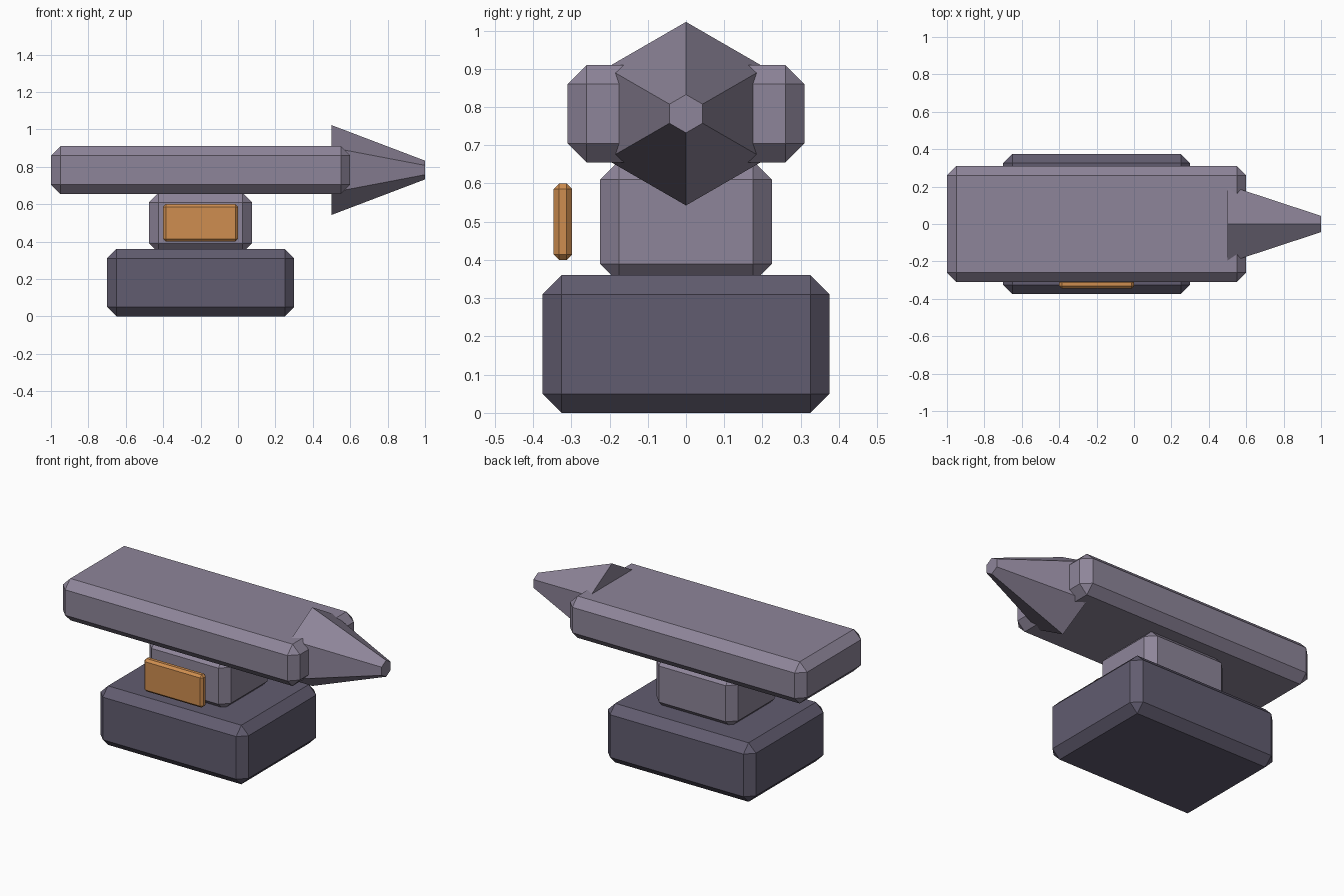
import bpy
import bmesh
from math import pi
from mathutils import Matrix, Vector

default = bpy.data.objects.get("Cube")
if default:
    bpy.data.objects.remove(default, do_unlink=True)


def make_material(name, rgb):
    mat = bpy.data.materials.new(name)
    mat.use_nodes = True
    mat.diffuse_color = (*rgb, 1)
    mat.node_tree.nodes["Principled BSDF"].inputs["Base Color"].default_value = (*rgb, 1)
    return mat


steel = make_material("steel grey", (0.27, 0.235, 0.32))
dark_iron = make_material("dark iron", (0.12, 0.107, 0.16))
copper = make_material("copper orange", (0.62, 0.27, 0.08))


def add_object(name, bm, mat):
    mesh = bpy.data.meshes.new(name)
    bm.to_mesh(mesh)
    bm.free()
    mesh.materials.append(mat)
    obj = bpy.data.objects.new(name, mesh)
    bpy.context.collection.objects.link(obj)
    return obj


def chamfered_box(name, low, high, chamfer, mat):
    """Box between two corners with flat single-segment chamfers."""
    low, high = Vector(low), Vector(high)
    bm = bmesh.new()
    bmesh.ops.create_cube(bm, size=1)
    bmesh.ops.scale(bm, vec=high - low, verts=bm.verts)
    bmesh.ops.translate(bm, vec=(low + high) / 2, verts=bm.verts)
    bmesh.ops.bevel(bm, geom=bm.edges[:], offset=chamfer, segments=1,
                    affect='EDGES', profile=0.5)
    return add_object(name, bm, mat)


# Stacked body: foot, waist and long top block
chamfered_box("base", (-0.7, -0.375, 0), (0.3, 0.375, 0.36), 0.05, dark_iron)
chamfered_box("waist", (-0.475, -0.225, 0.34), (0.075, 0.225, 0.66), 0.05, steel)
chamfered_box("top_block", (-1, -0.31, 0.655), (0.6, 0.31, 0.91), 0.05, steel)

# Plate floating in front of the waist
chamfered_box("front_plate", (-0.4, -0.346, 0.4), (0, -0.298, 0.6), 0.014, copper)

# Six-sided tapered horn pointing along +x
bm = bmesh.new()
bmesh.ops.create_cone(bm, cap_ends=True, segments=6, radius1=0.24, radius2=0.05, depth=0.5)
bmesh.ops.rotate(bm, verts=bm.verts, matrix=Matrix.Rotation(pi / 2, 3, 'Z'))
bmesh.ops.rotate(bm, verts=bm.verts, matrix=Matrix.Rotation(pi / 2, 3, 'Y'))
bmesh.ops.translate(bm, verts=bm.verts, vec=(0.75, 0, 0.7825))
add_object("horn", bm, steel)
